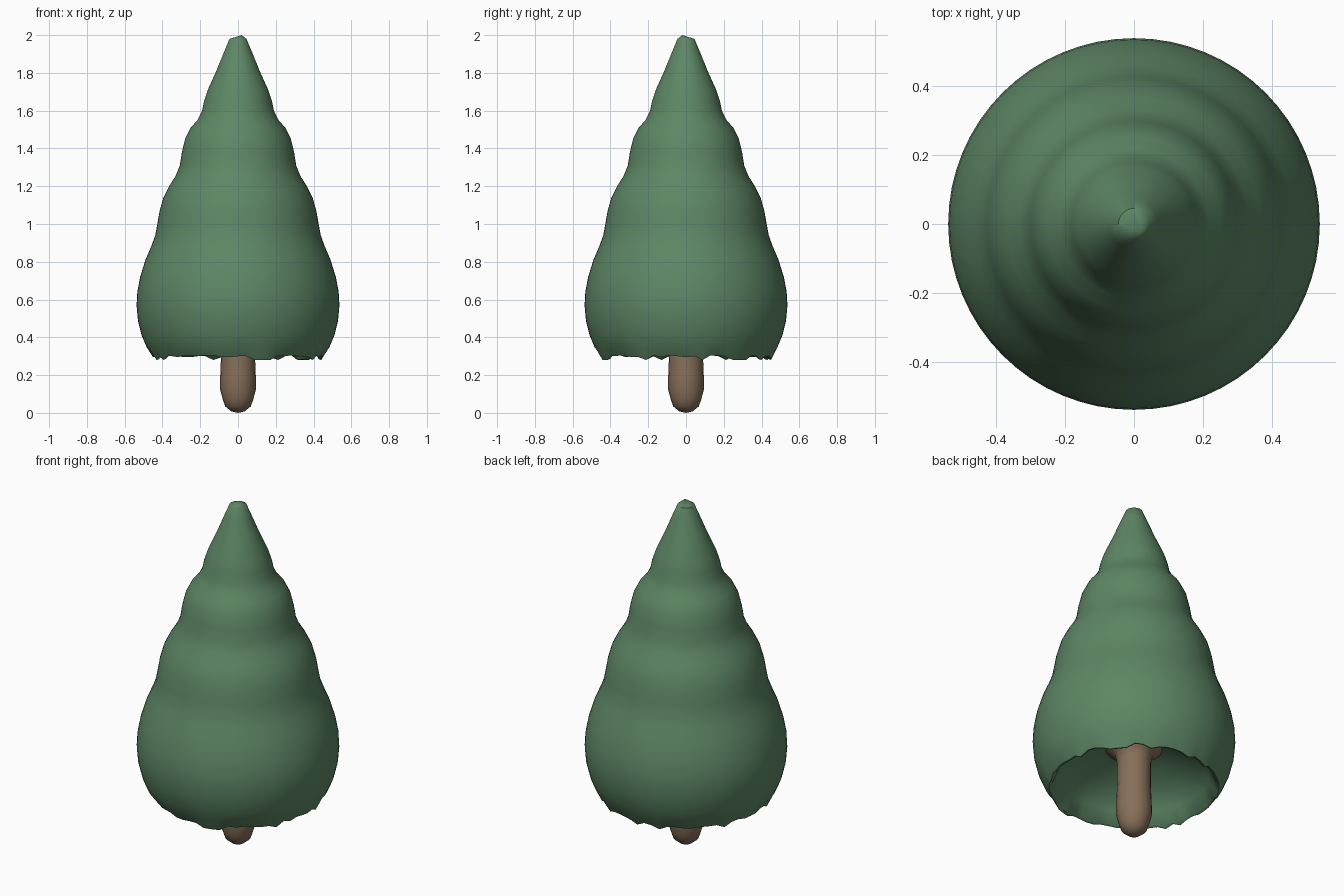
import bpy, bmesh, math, random

if "Cube" in bpy.data.objects:
    bpy.data.objects.remove(bpy.data.objects["Cube"])

random.seed(4)


def material(name, color):
    m = bpy.data.materials.new(name)
    m.diffuse_color = (*color, 1)
    m.use_nodes = True
    m.node_tree.nodes["Principled BSDF"].inputs["Base Color"].default_value = m.diffuse_color
    return m


def lathe(name, profile, sides, mat, first, last, jitter=None):
    """Revolve (radius, z) points; first and last are closing pole positions."""
    bm = bmesh.new()
    rings = []
    for k, (r, z) in enumerate(profile):
        ring = []
        for i in range(sides):
            a = 2 * math.pi * i / sides
            dz = jitter[k][i] if jitter and k in jitter else 0
            ring.append(bm.verts.new((r * math.cos(a), r * math.sin(a), z + dz)))
        rings.append(ring)
    for a, b in zip(rings, rings[1:]):
        for i in range(sides):
            j = (i + 1) % sides
            bm.faces.new((a[i], a[j], b[j], b[i]))
    for pole, ring in ((first, rings[0]), (last, rings[-1])):
        p = bm.verts.new(pole)
        for i in range(sides):
            bm.faces.new((p, ring[i], ring[(i + 1) % sides]))
    bmesh.ops.recalc_face_normals(bm, faces=bm.faces)
    me = bpy.data.meshes.new(name)
    bm.to_mesh(me)
    bm.free()
    ob = bpy.data.objects.new(name, me)
    bpy.context.collection.objects.link(ob)
    me.materials.append(mat)
    bpy.ops.object.select_all(action='DESELECT')
    ob.select_set(True)
    bpy.context.view_layer.objects.active = ob
    bpy.ops.object.shade_smooth_by_angle(angle=math.radians(50))
    return ob


green = material("needle_green", (0.11, 0.24, 0.13))
brown = material("bark_brown", (0.24, 0.16, 0.10))

# Foliage: four soft tiers, then a ragged rim and a hollow underside
SIDES = 64
outer = [(.045, 1.98), (.07, 1.92), (.115, 1.81), (.16, 1.71), (.18, 1.65), (.19, 1.60),
         (.215, 1.55), (.25, 1.51), (.28, 1.45), (.297, 1.38), (.308, 1.31), (.33, 1.255),
         (.365, 1.20), (.395, 1.14), (.415, 1.07), (.427, 1.00), (.438, .94), (.46, .88),
         (.49, .81), (.518, .72), (.533, .64), (.537, .57), (.53, .49), (.51, .41),
         (.485, .35), (.45, .295)]
inner = [(.435, .30), (.40, .375), (.35, .43), (.28, .475), (.20, .51), (.13, .535)]
ragged = [random.choice((-.015, 0, .005, .01)) for _ in range(SIDES)]
rim = len(outer) - 1
lathe("foliage", outer + inner, SIDES, green, (.02, -.02, 2.0), (0, 0, .55),
      {rim: ragged, rim + 1: ragged})

# Trunk: rounded foot, flaring where it meets the underside
trunk = [(.035, .008), (.068, .035), (.082, .075), (.096, .13), (.094, .20), (.09, .30),
         (.09, .44), (.10, .49), (.15, .525)]
lathe("trunk", trunk, 20, brown, (0, 0, 0), (0, 0, .56))
